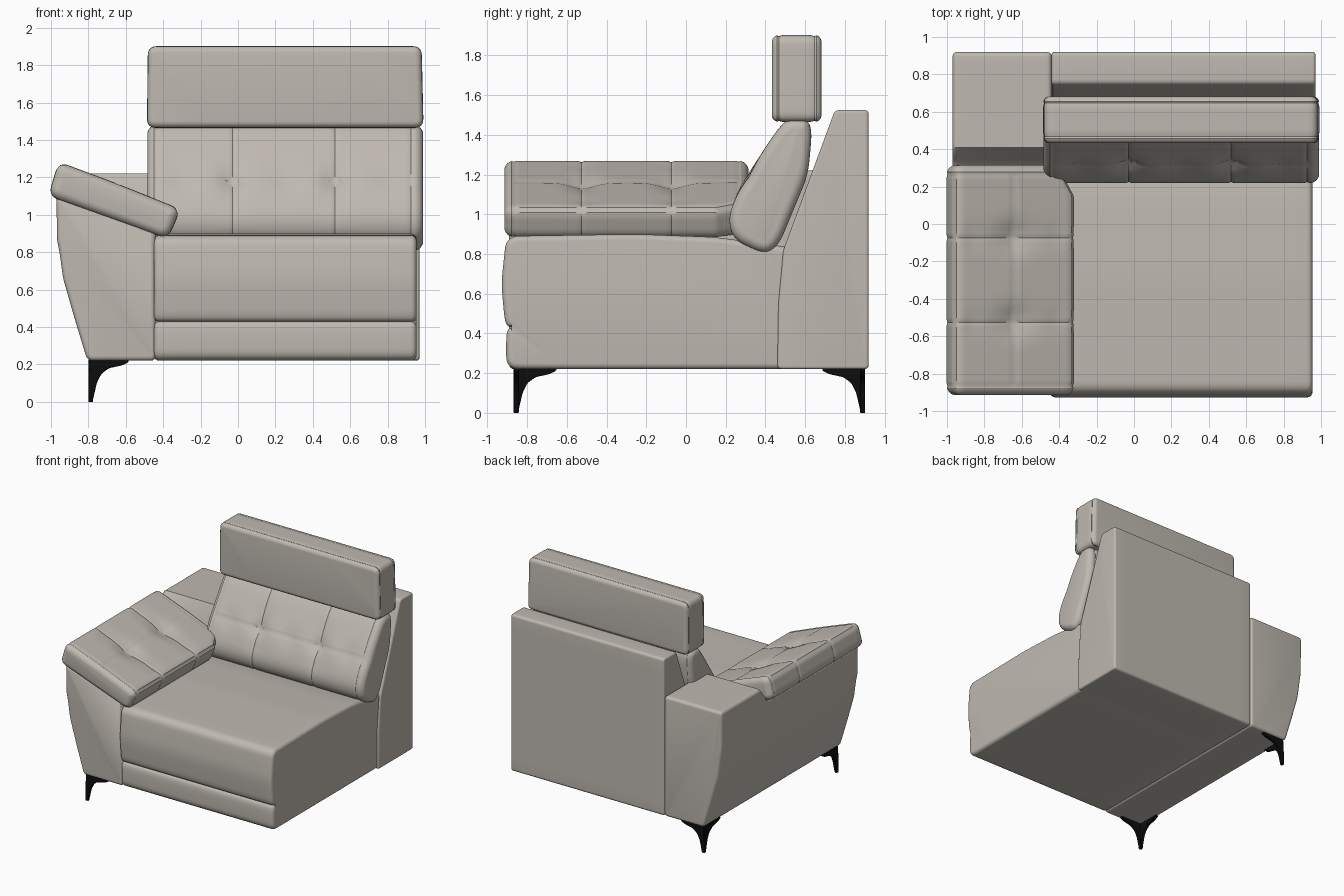
import bpy, bmesh, math
from mathutils import Vector

cube = bpy.data.objects.get("Cube")
if cube:
    bpy.data.objects.remove(cube, do_unlink=True)


def material(name, rgb, rough):
    m = bpy.data.materials.new(name)
    m.use_nodes = True
    m.diffuse_color = (*rgb, 1)
    shader = m.node_tree.nodes["Principled BSDF"]
    shader.inputs["Base Color"].default_value = (*rgb, 1)
    shader.inputs["Roughness"].default_value = rough
    return m


LEATHER = material("warm grey leather", (0.52, 0.485, 0.435), 0.6)
METAL = material("black metal", (0.004, 0.004, 0.004), 0.5)


def round_poly(points, r, step):
    """Closed counter-clockwise outline with rounded corners and split edges."""
    pts = [Vector(p) for p in points]
    n = len(pts)
    if sum(pts[i - 1].cross(pts[i]) for i in range(n)) < 0:
        pts.reverse()
    out = []
    for i, p in enumerate(pts):
        a, b = pts[i - 1] - p, pts[(i + 1) % n] - p
        start = p + a.normalized() * min(r, a.length * 0.48)
        end = p + b.normalized() * min(r, b.length * 0.48)
        if out:
            fill_edge(out, start, step)
        for k in range(7):
            t = k / 6
            out.append(start * (1 - t) ** 2 + p * 2 * t * (1 - t) + end * t * t)
    fill_edge(out, out[0], step)
    return out


def fill_edge(out, target, step):
    a = out[-1].copy()
    count = int((target - a).length / step)
    out.extend(a.lerp(target, k / (count + 1)) for k in range(1, count + 1))


def loft(name, poly, axis, lo, hi, corner, edge, step=0.1, mat=LEATHER,
         seams=(), rows=(), tufts=(), shape=None):
    """Sweep a rounded outline along an axis, with rounded ends, seams and tufts."""
    outline = round_poly(poly, corner, step)
    n = len(outline)
    inward = []
    for i in range(n):
        t = (outline[(i + 1) % n] - outline[i - 1]).normalized()
        inward.append(Vector((-t.y, t.x)))
    # Stations along the sweep, as position and inset
    arc = [math.pi / 2 * k / 6 for k in range(7)]
    head = [(lo + edge * (1 - math.cos(t)), edge * (1 - math.sin(t))) for t in arc]
    tail = [(hi + lo - s, inset) for s, inset in reversed(head)]
    count = max(1, int((hi - lo - 2 * edge) / step))
    gap = (hi - lo - 2 * edge) / count
    stations = head + [(lo + edge + gap * k, 0) for k in range(1, count)] + tail
    seam_ids = {min(range(len(stations)), key=lambda k: abs(stations[k][0] - s)) for s in seams}
    row_ids = {min(range(n), key=lambda k: (outline[k] - Vector(r)).length) for r in rows}

    bm = bmesh.new()
    rings = []
    for k, (s, inset) in enumerate(stations):
        ring = []
        for i, p in enumerate(outline):
            depth = inset
            if k in seam_ids or (i in row_ids and inset == 0):
                depth += 0.005
            for ts, tp, amount, width in tufts:
                d2 = (s - ts) ** 2 + (p - Vector(tp)).length_squared
                depth += amount * math.exp(-d2 / (2 * width * width))
            q = p + inward[i] * depth
            co = Vector((s, q.x, q.y)) if axis == "X" else Vector((q.x, s, q.y))
            ring.append(bm.verts.new(shape(co) if shape else co))
        rings.append(ring)
    for a, b in zip(rings, rings[1:]):
        for i in range(n):
            j = (i + 1) % n
            bm.faces.new((a[i], a[j], b[j], b[i]))
    bm.faces.new(rings[0])
    bm.faces.new(rings[-1])
    bmesh.ops.recalc_face_normals(bm, faces=bm.faces)
    mesh = bpy.data.meshes.new(name)
    bm.to_mesh(mesh)
    bm.free()
    mesh.materials.append(mat)
    mesh.shade_smooth()
    mesh.set_sharp_from_angle(angle=math.radians(35))
    ob = bpy.data.objects.new(name, mesh)
    bpy.context.scene.collection.objects.link(ob)
    return ob


# Sloped rear frame
loft("back_frame", [(0.46, 0.22), (0.92, 0.22), (0.92, 1.525), (0.75, 1.525),
                    (0.49, 0.82), (0.465, 0.55)], "X", -0.44, 0.97, 0.025, 0.015)

# Seat with padded front roll and lower front panel
loft("seat", [(0.55, 0.22), (-0.905, 0.22), (-0.905, 0.425), (-0.86, 0.43),
              (-0.91, 0.435), (-0.93, 0.65), (-0.905, 0.89), (-0.25, 0.9),
              (0.15, 0.885), (0.55, 0.83)], "X", -0.45, 0.955, 0.065, 0.03)


# Armrest body: tall block at the rear, dropping to a slanted shelf in front
def arm_shape(co):
    if co.z > 0.8:
        ramp = min(1, max(0, (co.y - 0.31) / 0.09))
        shelf = 0.9 - 0.36 * (co.x + 0.44)
        top = shelf + (1.22 - shelf) * ramp
        co.z = 0.8 + (co.z - 0.8) * (top - 0.8) / 0.42
    return co


loft("arm_body", [(-0.805, 0.22), (-0.44, 0.22), (-0.44, 1.22), (-0.97, 1.22),
                  (-0.968, 0.9), (-0.935, 0.66), (-0.875, 0.45)], "Y", -0.89, 0.92,
     0.03, 0.025, step=0.03, shape=arm_shape)


# Tilted arm pad, narrowed at its inner rear corner
def pad_shape(co):
    if co.y > 0.15 and co.x > -0.66:
        k = 1 - 1.6 * (co.y - 0.15)
        dx = (co.x + 0.66) * (1 - k)
        co.x -= dx
        co.z += dx * 0.36
    return co


pad_tufts = [(y, (-0.64, 1.155), 0.03, 0.06) for y in (-0.52, -0.07)]
pad_tufts += [(y, (x, 1.155 - 0.36 * (x + 0.64)), 0.008, 0.05)
              for y in (-0.52, -0.07) for x in (-0.86, -0.75, -0.53, -0.42)]
loft("arm_pad", [(-1.015, 1.10), (-0.96, 1.285), (-0.64, 1.165), (-0.305, 1.03),
                 (-0.375, 0.87)], "Y", -0.915, 0.315, 0.06, 0.05, step=0.014,
     seams=(-0.865, -0.52, -0.07, 0.26), rows=[(-0.64, 1.155), (-0.955, 1.255), (-0.33, 1.02)],
     tufts=pad_tufts, shape=pad_shape)


# Back cushion with two buttons, tapering toward the bottom
def cushion_shape(co):
    co.x = 0.2525 + (co.x - 0.2525) * (1 - 0.06 * max(0, 1.42 - co.z))
    return co


cushion_tufts = [(x, (0.3, 1.19), 0.03, 0.05) for x in (-0.03, 0.52)]
cushion_tufts += [(x, (y, z), 0.007, 0.05) for x in (-0.03, 0.52)
                  for y, z in ((0.25, 1.08), (0.36, 1.28))]
cushion_tufts += [(x, (0.3, 1.19), 0.012, 0.06) for x in (-0.3, 0.25, 0.8, 0.98)]
loft("back_cushion", [(0.21, 0.98), (0.24, 0.87), (0.40, 0.795), (0.47, 0.85),
                      (0.615, 1.2), (0.635, 1.42), (0.61, 1.48), (0.51, 1.48),
                      (0.455, 1.42), (0.27, 1.14)], "X", -0.485, 0.99, 0.07, 0.05,
     step=0.014, seams=(-0.43, -0.03, 0.52, 0.93), rows=[(0.305, 1.19)], tufts=cushion_tufts)

# Headrest, seamed around its front and rear edges
loft("headrest", [(-0.487, 1.465), (0.992, 1.465), (0.982, 1.902), (-0.482, 1.902)], "Y",
     0.432, 0.682, 0.05, 0.035, step=0.02, seams=(0.467, 0.647))

# Two corner legs, each made from a pair of curved fins
FIN = [(0, 0), (0.022, 0), (0.045, 0.1), (0.07, 0.15), (0.11, 0.18), (0.18, 0.195),
       (0.215, 0.212), (0.215, 0.225), (0.01, 0.225), (0.003, 0.1)]
for place, foot, side in (("front", -0.868, 1), ("rear", 0.902, -1)):
    near, far = sorted((foot, foot + side * 0.026))
    loft(place + "_leg_cross_fin", [(-0.8 + a, z) for a, z in FIN], "Y",
         near, far, 0.012, 0.004, mat=METAL)
    loft(place + "_leg_side_fin", [(foot + side * a, z) for a, z in FIN], "X",
         -0.8, -0.774, 0.012, 0.004, mat=METAL)
